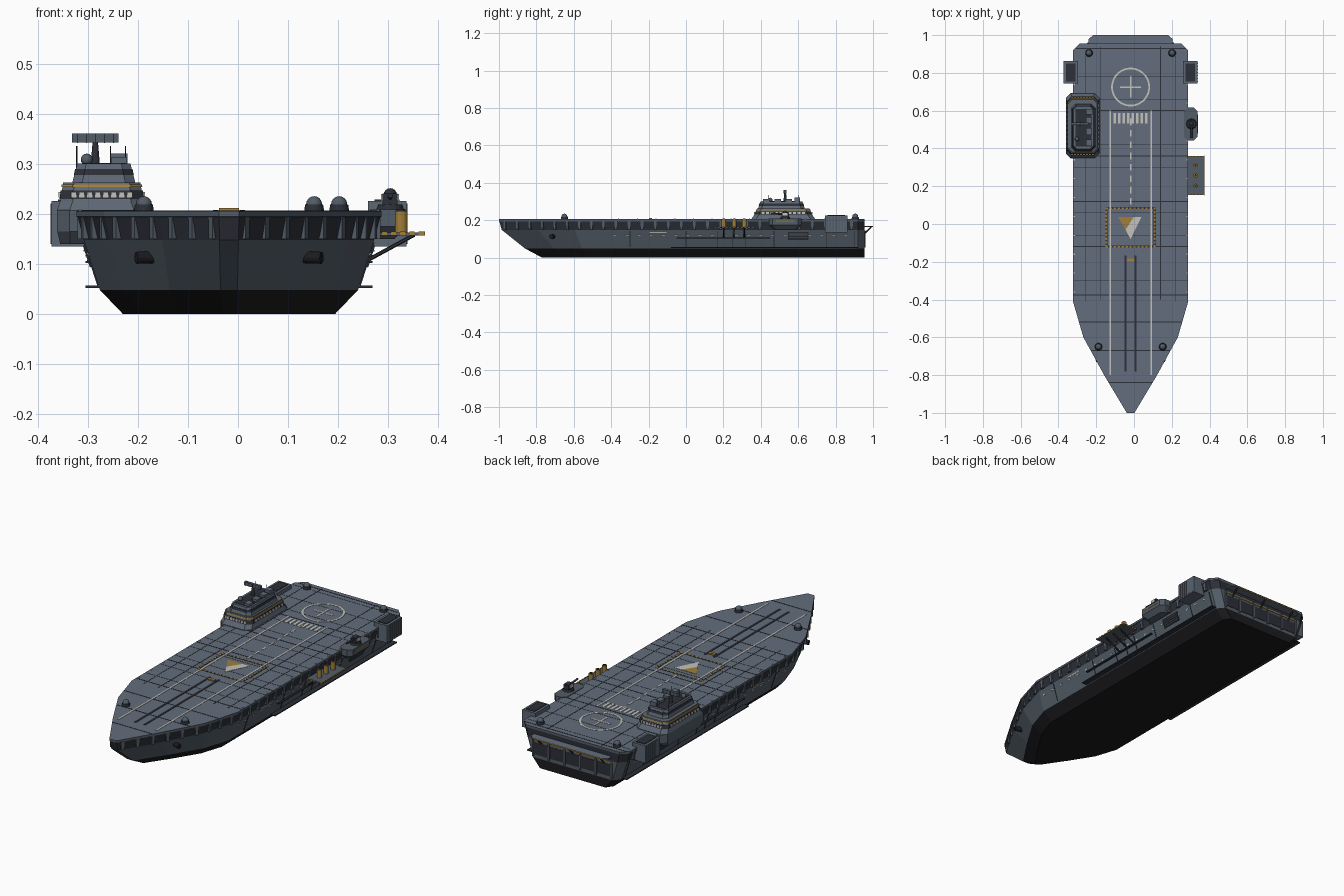
import bpy, bmesh, math
from mathutils import Matrix, Vector

default_cube = bpy.data.objects.get("Cube")
if default_cube:
    bpy.data.objects.remove(default_cube, do_unlink=True)


def material(name, red, green, blue):
    mat = bpy.data.materials.new(name)
    mat.use_nodes = True
    colour = (red, green, blue, 1)
    mat.diffuse_color = colour
    shader = next(n for n in mat.node_tree.nodes if n.type == 'BSDF_PRINCIPLED')
    shader.inputs["Base Color"].default_value = colour
    return mat


DECK = material("deck blue grey", .125, .155, .205)
HULL = material("hull grey", .085, .108, .135)
TOWER = material("tower grey", .11, .135, .175)
SHADE = material("charcoal", .025, .029, .038)
BOOT = material("bottom black", .012, .011, .013)
WHITE = material("marking white", .55, .54, .5)
GOLD = material("safety gold", .36, .21, .04)

CENTRE = -.018      # hull centre line
TOP = .205          # flight deck height


def finish(name, bm, *mats):
    bmesh.ops.recalc_face_normals(bm, faces=bm.faces)
    mesh = bpy.data.meshes.new(name)
    bm.to_mesh(mesh)
    bm.free()
    for mat in mats:
        mesh.materials.append(mat)
    obj = bpy.data.objects.new(name, mesh)
    bpy.context.collection.objects.link(obj)
    return obj


def boxes(name, mat, items):
    """Each item is centre, size and an optional rotation matrix."""
    bm = bmesh.new()
    for centre, size, *turn in items:
        move = Matrix.Translation(centre)
        if turn:
            move = move @ turn[0]
        bmesh.ops.create_cube(bm, size=1, matrix=move @ Matrix.Diagonal((*size, 1)))
    return finish(name, bm, mat)


def loft(name, rings, mats, band_index=lambda i: 0, cap_index=(0, 0)):
    bm = bmesh.new()
    rows = [[bm.verts.new(p) for p in ring] for ring in rings]
    for i, (low, high) in enumerate(zip(rows, rows[1:])):
        for j in range(len(low)):
            k = (j + 1) % len(low)
            bm.faces.new((low[j], low[k], high[k], high[j])).material_index = band_index(i)
    for row, index in zip((rows[0], rows[-1]), cap_index):
        bm.faces.new(row).material_index = index
    return finish(name, bm, *mats)


def octagon(cx, cy, sx, sy, z, cut):
    a, b = sx / 2, sy / 2
    corners = [(a, cut - b), (a, b - cut), (a - cut, b), (cut - a, b),
               (-a, b - cut), (-a, cut - b), (cut - a, -b), (a - cut, -b)]
    return [(cx + x, cy + y, z) for x, y in corners]


def rod(name, mat, start, end, radius, tip=None, sides=12):
    start, end = Vector(start), Vector(end)
    axis = end - start
    bm = bmesh.new()
    move = Matrix.Translation((start + end) / 2) @ axis.to_track_quat('Z', 'Y').to_matrix().to_4x4()
    bmesh.ops.create_cone(bm, cap_ends=True, segments=sides, radius1=radius,
                          radius2=radius if tip is None else tip, depth=axis.length, matrix=move)
    return finish(name, bm, mat)


def dome(name, mat, x, y, z, radius):
    bm = bmesh.new()
    bmesh.ops.create_uvsphere(bm, u_segments=16, v_segments=8, radius=radius,
                              matrix=Matrix.Translation((x, y, z)))
    for face in bm.faces:
        face.smooth = True
    return finish(name, bm, mat)


def plate(x, y, sx, sy, thick=.003):
    return ((x, y, TOP), (sx, sy, thick))


# Hull and flight deck, lofted from keel to deck
OUTLINE = [(-1, .02), (-.8, .14), (-.6, .25), (-.41, .305), (.92, .305), (.955, .27)]
KNEE = -.41


def hull_ring(z, half, bow):
    side = []
    for y, w in OUTLINE:
        if y < KNEE:
            y = KNEE + (y - KNEE) * (bow - KNEE) / (-1 - KNEE)
        side.append((w * half / .305, y))
    return [(CENTRE + w, y, z) for w, y in side] + [(CENTRE - w, y, z) for w, y in reversed(side)]


LEVELS = [(0, .212, -.77), (.048, .258, -.86), (.148, .29, -.985),
          (.193, .302, -.998), (.194, .305, -1), (TOP, .305, -1)]
BANDS = (0, 1, 2, 1, 1)
loft("hull", [hull_ring(*level) for level in LEVELS], [BOOT, HULL, SHADE, DECK],
     lambda i: BANDS[i], (0, 3))

# Gallery brackets under the deck edge, following the outline
ribs = []
for (ya, wa), (yb, wb) in zip(OUTLINE[:4], OUTLINE[1:5]):
    edge = Vector((wb - wa, yb - ya))
    count = max(2, round(edge.length / .07))
    for i in range(count):
        t = (i + .5) / count
        for s in (-1, 1):
            turn = Matrix.Rotation(-s * math.atan2(edge.x, edge.y), 4, 'Z')
            x = CENTRE + s * (wa + edge.x * t - .009)
            ribs.append(((x, ya + edge.y * t, .172), (.014, .014, .045), turn))
boxes("gallery_brackets", HULL, ribs)

# Deck seams
seams = [plate(CENTRE, y, 2 * w, .005, .002) for y, w in
         ((.93, .29), (.6, .304), (.36, .304), (.12, .304), (-.12, .304), (-.375, .304),
          (-.52, .27), (-.67, .21), (-.84, .115))]
seams += [plate(CENTRE + s * .158, .27, .004, 1.34, .002) for s in (-1, 1)]
seams += [plate(CENTRE + s * .24, .24, .002, 1.3, .002) for s in (-1, 1)]
seams += [plate(CENTRE, -.06 + .12 * i, .6, .0015, .0015) for i in range(-2, 9)]
boxes("deck_seams", SHADE, seams)

# Runway markings
marks = [plate(CENTRE + s * .109, -.1, .008, 1.4) for s in (-1, 1)]
marks += [plate(CENTRE, .12 + .06 * i, .008, .036) for i in range(8)]
marks += [plate(CENTRE + .024 * (i - 3.5), .56, .013, .055) for i in range(8)]
marks += [plate(CENTRE, .725, .11, .008), plate(CENTRE, .725, .008, .11)]
boxes("runway_markings", WHITE, marks)
boxes("landing_circle", WHITE, [
    ((CENTRE + .098 * math.cos(a), .725 + .098 * math.sin(a), TOP), (.009, .0205, .003),
     Matrix.Rotation(a, 4, 'Z')) for a in (math.tau * i / 32 for i in range(32))])

# Aircraft lift with dashed border and two-colour arrow
boxes("lift_border", SHADE, [plate(CENTRE, CENTRE + s * .102, .262, .011, .0024) for s in (-1, 1)]
      + [plate(CENTRE + s * .128, CENTRE, .011, .21, .0024) for s in (-1, 1)])
dashes = []
for s in (-1, 1):
    dashes += [plate(CENTRE + .021 * (i - 6), CENTRE + s * .102, .012, .008) for i in range(13)]
    dashes += [plate(CENTRE + s * .128, CENTRE + .02 * (i - 5), .008, .012) for i in range(11)]
boxes("lift_dashes", GOLD, dashes)


def flat_shape(name, mat, points):
    loft(name, [[(x, y, z) for x, y in points] for z in (TOP, TOP + .0015)], [mat])


flat_shape("arrow_gold", GOLD, [(-.085, .038), (0, .038), (-.045, -.03)])
flat_shape("arrow_white", WHITE, [(0, .038), (.04, .038), (CENTRE, -.08), (-.045, -.03)])

# Launch tracks
boxes("launch_tracks", SHADE, [plate(CENTRE + s * .026, -.473, .011, .615, .004) for s in (-1, 1)])
boxes("launch_shuttle", GOLD, [plate(CENTRE, -.19, .04, .016, .012)])

# Deck edge lights
boxes("edge_lights", WHITE, [((CENTRE + s * .298, -.36 + .1 * i, TOP), (.006, .006, .006))
                            for s in (-1, 1) for i in range(13)])

# Sensor domes at the deck corners
for x, y in ((.22, .905), (-.22, .905), (.17, -.65), (-.17, -.65)):
    rod("dome_base", SHADE, (CENTRE + x, y, TOP), (CENTRE + x, y, .218), .02, .018, 16)
    dome("sensor_dome", HULL, CENTRE + x, y, .219, .016)

# Hull side details, mirrored
for s, label in ((1, "left"), (-1, "right")):
    lean = Matrix.Rotation(s * math.atan2(.032, .1), 4, 'Y')
    boxes(label + "_portholes", WHITE, [((CENTRE + s * .28, -.38 + .065 * i, .12), (.006, .014, .006), lean)
                                       for i in range(20)])
    boxes(label + "_bay", SHADE, [((CENTRE + s * .279, .6, .116), (.012, .11, .045), lean)])
    boxes(label + "_bay_slats", HULL, [((CENTRE + s * (.284 + .0032 * i), .6, .116 + .01 * i),
                                       (.006, .1, .003)) for i in (-1, 0, 1)])
    boxes(label + "_rub_rail", SHADE, [((CENTRE + s * .272, .42, .054), (.03, 1, .005)),
                                      ((CENTRE + s * .281, .2, .104), (.012, .5, .004))])
    boxes(label + "_hull_seams", SHADE, [((CENTRE + s * .275, y, .1), (.004, .004, .09), lean)
                                        for y in (-.3, 0, .17, .25, .32, .47, .75, .9)])
    boxes(label + "_hull_dash", WHITE, [((CENTRE + s * .284, -.15, .134), (.005, .09, .005), lean)])
    rod(label + "_anchor_port", BOOT, (CENTRE + s * .1, -.69, .115), (CENTRE + s * .185, -.72, .112), .012)
    # Aft ventilation boxes with grilles
    x = CENTRE + s * .316
    boxes(label + "_vent_box", TOWER, [((x, .803, .18), (.076, .12, .09))])
    boxes(label + "_vent_grille", SHADE, [((x, .803, .225), (.05, .095, .006))])
    boxes(label + "_vent_ribs", HULL, [((x + s * .038, .755 + .016 * i, .18), (.004, .006, .08)) for i in range(7)])

# Stern shelf, transom panels and stripe
shelf = [(.222, .95), (.222, .98), (.2, .998), (-.2, .998), (-.222, .98), (-.222, .95)]
loft("stern_shelf", [[(CENTRE + x, y, z) for x, y in shelf] for z in (.163, .17)], [DECK])
boxes("stern_stripe", GOLD, [((CENTRE, .998, .1665), (.4, .004, .006)), ((CENTRE, .956, .14), (.46, .004, .006))])
boxes("transom_panels", SHADE, [((CENTRE + .09 * i, .954, .095), (.078, .006, .06)) for i in range(-2, 3)])
boxes("transom_ribs", HULL, [((CENTRE + .09 * (i + .5), .957, .1), (.008, .008, .09)) for i in range(-3, 3)])
for i in (-1, 0, 1):
    rod("shelf_strut", SHADE, (CENTRE + .18 * i, .95, .125), (CENTRE + .18 * i, .99, .163), .004, sides=6)

# Command tower on its sponson
TX, TY = -.272, .52
loft("tower_sponson", [octagon(-.315, TY, .08, .3, .14, .02), octagon(TX, TY, .178, .345, .165, .025),
                       octagon(TX, TY, .178, .345, .207, .025)], [HULL])
loft("tower_lower", [octagon(TX, TY, .178, .34, .207, .025), octagon(TX, TY, .166, .315, .225, .025),
                     octagon(TX, TY, .154, .28, .262, .022)], [TOWER])
loft("tower_window_band", [octagon(TX, TY, .169, .312, .229, .025), octagon(TX, TY, .164, .298, .246, .024)], [SHADE])
loft("tower_stripe", [octagon(TX, TY, .162, .292, .253, .022), octagon(TX, TY, .160, .288, .258, .022)], [GOLD])
panes = [((TX + .016 * (i - 3.5), TY + s * .1525, .238), (.011, .006, .011)) for i in range(8) for s in (-1, 1)]
panes += [((TX + s * .083, TY + .024 * (i - 4.5), .238), (.006, .015, .011)) for i in range(10) for s in (-1, 1)]
boxes("tower_windows", WHITE, panes)
loft("tower_upper", [octagon(TX + .004, .51, .126, .25, .262, .02), octagon(TX + .004, .51, .106, .225, .3, .018)], [TOWER])
loft("tower_upper_band", [octagon(TX + .004, .51, .12, .243, .277, .02), octagon(TX + .004, .51, .115, .237, .289, .02)], [SHADE])
boxes("tower_roof_plate", SHADE, [((TX + .004, .51, .3), (.085, .2, .003))])
boxes("roof_equipment", TOWER, [((-.238, y, .306), (.03, .035, .014)) for y in (.43, .49, .55)]
      + [((-.238, .595, .31), (.034, .03, .02))])
dome("tower_dome", HULL, -.302, .45, .308, .012)

# Mast and radar
rod("mast", SHADE, (-.285, .53, .3), (-.285, .53, .348), .009, .005)
boxes("radar", HULL, [((-.285, .53, .351), (.092, .014, .018))])
boxes("radar_frames", SHADE, [((-.285 + .018 * i, .53, .351), (.002, .016, .0185)) for i in range(-2, 3)])
for x, y in ((-.322, .6), (-.225, .44), (-.255, .6)):
    rod("whip_antenna", SHADE, (x, y, .29), (x, y, .335), .0012, sides=6)

# Gun station on the left side
GX, GY = .304, .53
loft("gun_sponson", [octagon(.288, GY, .05, .12, .15, .015), octagon(.3, GY, .072, .175, .175, .02),
                     octagon(.3, GY, .072, .175, .208, .02)], [HULL])
boxes("gun_stripe", GOLD, [((.336, GY, .196), (.003, .1, .005))])
rod("gun_base", SHADE, (GX, GY, .207), (GX, GY, .218), .028, .024, 16)
boxes("gun_body", SHADE, [((GX, GY, .228), (.03, .04, .024))])
boxes("gun_cheeks", WHITE, [((GX + s * .015, GY, .232), (.006, .026, .014)) for s in (-1, 1)])
dome("gun_cap", SHADE, GX, GY, .238, .013)
rod("gun_barrel", SHADE, (GX, GY, .232), (GX, GY - .075, .236), .005)

# Drum platform on the left side
PX, PY = .329, .257
boxes("drum_platform", HULL, [((PX, PY, .16), (.088, .205, .006))])
edging = [((PX + .0425, PY + .02 * (i - 5), .161), (.004, .011, .008)) for i in range(11)]
edging += [((PX + .018 * (i - 2), PY + s * .101, .161), (.01, .004, .008)) for i in range(5) for s in (-1, 1)]
boxes("platform_edging", GOLD, edging)
for i in (-1, 0, 1):
    y = PY + .055 * i
    rod("drum", GOLD, (.326, y, .163), (.326, y, .205), .012)
    rod("drum_lid", SHADE, (.326, y, .205), (.326, y, .209), .007)
    rod("platform_strut", SHADE, (.264, y, .11), (.352, y, .158), .004, sides=6)
